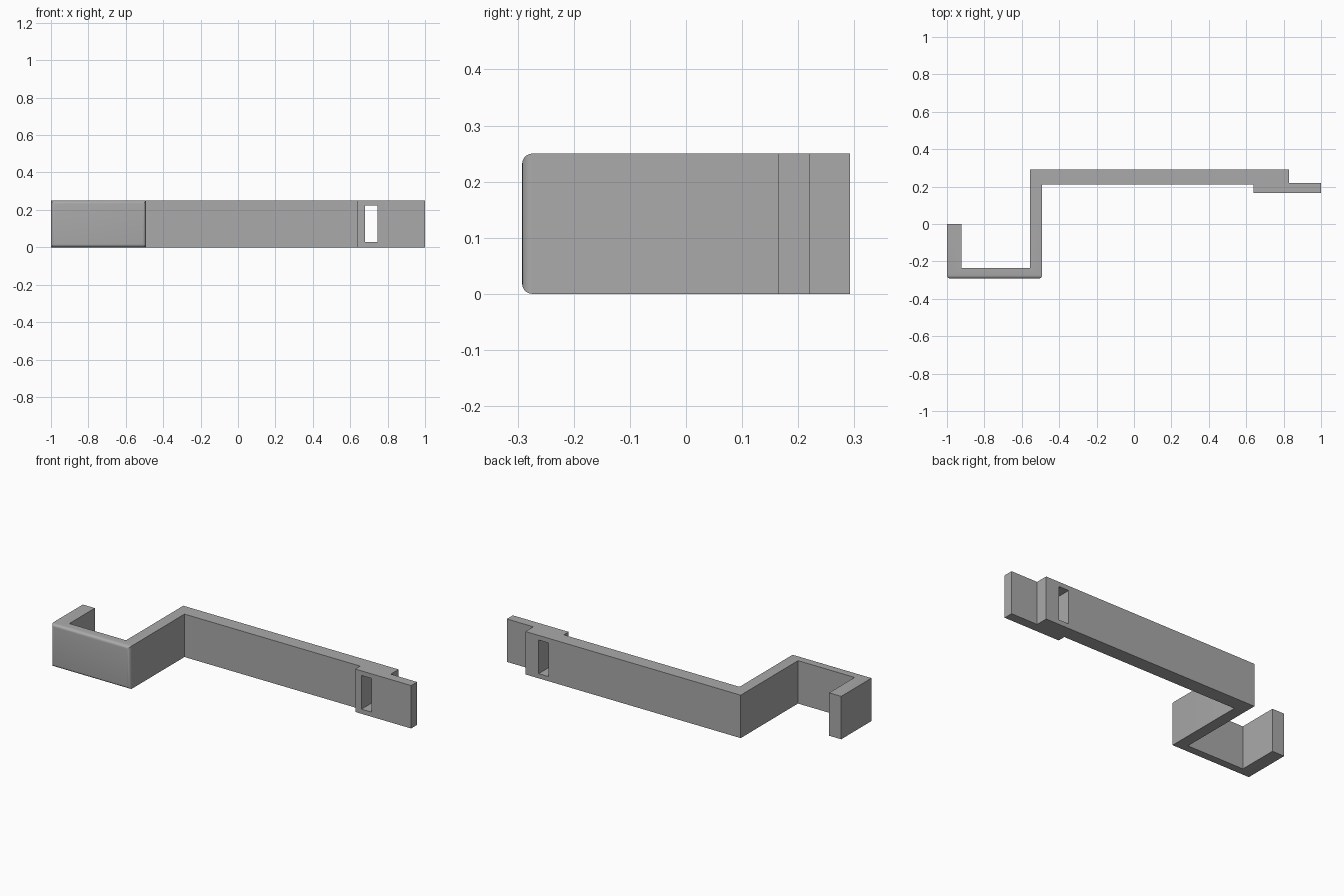
import bpy
import bmesh

HEIGHT = 0.25

cube = bpy.data.objects.get("Cube")
if cube:
    bpy.data.objects.remove(cube, do_unlink=True)

grey = bpy.data.materials.new("plain grey")
grey.use_nodes = True
colour = (0.40, 0.40, 0.40, 1)
grey.diffuse_color = colour
grey.node_tree.nodes["Principled BSDF"].inputs["Base Color"].default_value = colour


def finish(name, bm):
    bmesh.ops.recalc_face_normals(bm, faces=bm.faces)
    mesh = bpy.data.meshes.new(name)
    bm.to_mesh(mesh)
    bm.free()
    mesh.materials.append(grey)
    obj = bpy.data.objects.new(name, mesh)
    bpy.context.collection.objects.link(obj)
    return obj


def extrude_profile(points, z0, z1):
    bm = bmesh.new()
    face = bm.faces.new([bm.verts.new((x, y, z0)) for x, y in points])
    moved = bmesh.ops.extrude_face_region(bm, geom=[face])["geom"]
    verts = [v for v in moved if isinstance(v, bmesh.types.BMVert)]
    bmesh.ops.translate(bm, verts=verts, vec=(0, 0, z1 - z0))
    return bm


# Bracket outline: hook lip, hook floor, arm, long bar, stepped end plate
outline = [(-1, 0), (-1, -0.292), (-0.492, -0.292), (-0.492, 0.21),
           (0.64, 0.21), (0.64, 0.165), (1, 0.165), (1, 0.22),
           (0.83, 0.22), (0.83, 0.292), (-0.557, 0.292),
           (-0.557, -0.235), (-0.922, -0.235), (-0.922, 0)]
bm = extrude_profile(outline, 0, HEIGHT)

# Rounded rim around the hook's front face
rim = [e for e in bm.edges if all(v.co.y < -0.28 for v in e.verts)]
bmesh.ops.bevel(bm, geom=rim, offset=0.018, segments=5, profile=0.5,
                affect='EDGES', clamp_overlap=True)
bracket = finish("bracket", bm)

# Slot through the overlapping end plate
slot = [(0.68, 0), (0.745, 0), (0.745, 0.5), (0.68, 0.5)]
cutter = finish("slot_cutter", extrude_profile(slot, 0.027, 0.223))
cutter.hide_render = True
cutter.hide_set(True)
cut = bracket.modifiers.new("slot", 'BOOLEAN')
cut.operation = 'DIFFERENCE'
cut.solver = 'EXACT'
cut.object = cutter

# Apply the cut, then smooth only the rounded rim
bpy.ops.object.select_all(action='DESELECT')
bracket.select_set(True)
bpy.context.view_layer.objects.active = bracket
bpy.ops.object.modifier_apply(modifier=cut.name)
bpy.data.objects.remove(cutter, do_unlink=True)
bpy.ops.object.shade_smooth_by_angle(angle=0.6)
